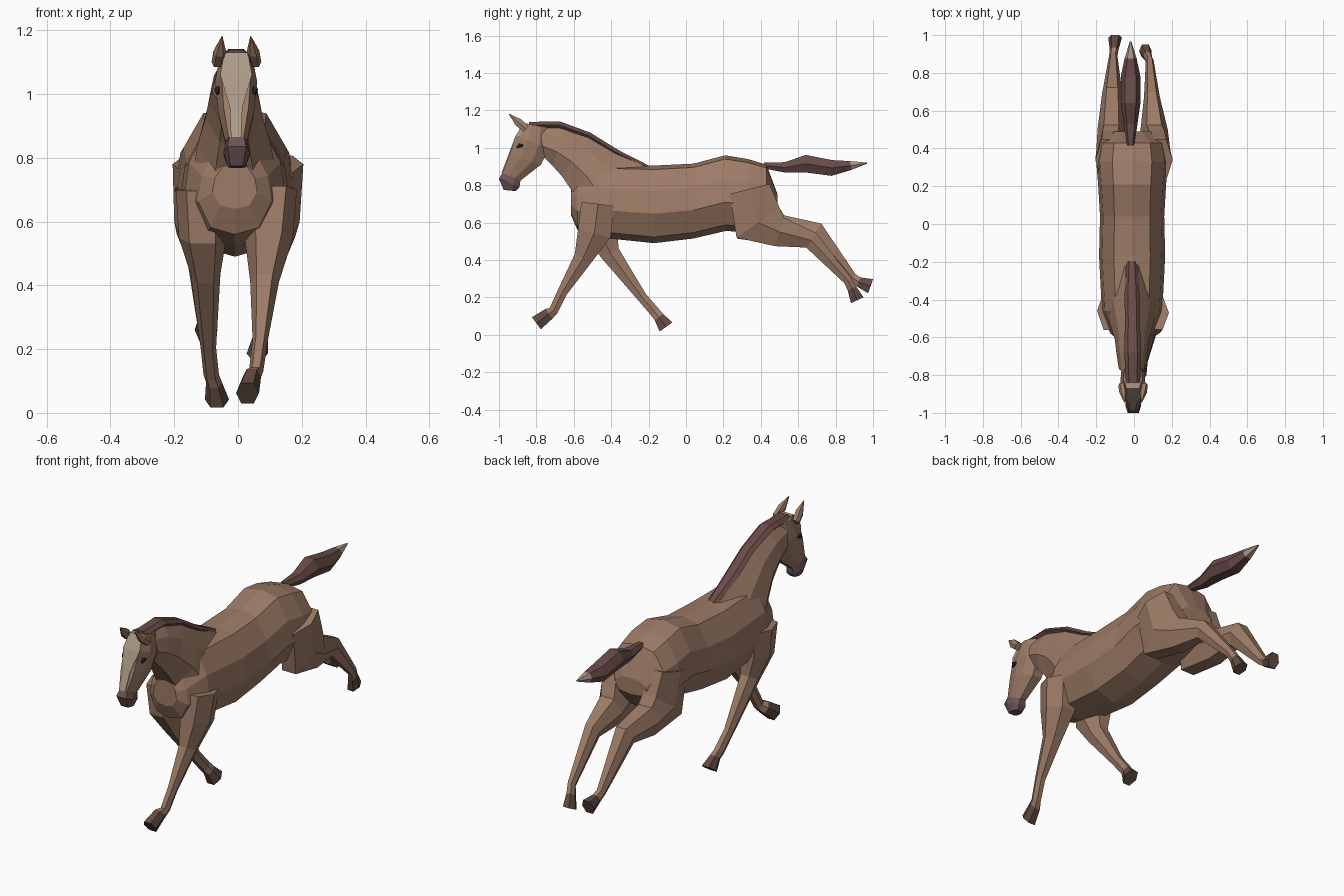
import bpy, bmesh
from mathutils import Vector


def material(name, *rgb):
    m = bpy.data.materials.new(name)
    m.diffuse_color = (*rgb, 1)
    return m


COAT = material("coat", .34, .20, .135)
HAIR = material("hair", .14, .07, .065)
HOOF = material("hoof", .12, .07, .055)
PALE = material("pale", .41, .32, .24)
NOSE = material("nose", .15, .085, .09)
DARK = material("dark", .02, .02, .02)

# Half cross-sections: (width fraction, height fraction)
BARREL = [(0, 1), (.55, .95), (.9, .68), (1, .38), (.66, .08), (0, 0)]
HEAD = [(.7, 1), (1, .65), (.95, .3), (.5, 0)]
NECK = [(.25, 1), (.8, .7), (1, .35), (.5, 0)]
LIMB = [(.55, 1), (1, .5), (.55, 0)]
FLAT = [(1, 1), (1, 0)]


def loft(name, rings, half, mat, x=None):
    """Skin rings (x, y1, z1, y2, z2, half_width); a fixed x may be given apart."""
    if x is not None:
        rings = [(x, *r) for r in rings]
    section = half + [(-u, v) for u, v in reversed(half) if u]
    bm = bmesh.new()
    loops = [[bm.verts.new((cx + u * w, y2 + (y1 - y2) * v, z2 + (z1 - z2) * v))
              for u, v in section] for cx, y1, z1, y2, z2, w in rings]
    for a, b in zip(loops, loops[1:]):
        for i in range(len(section)):
            bm.faces.new((a[i - 1], a[i], b[i], b[i - 1]))
    bm.faces.new(loops[0])
    bm.faces.new(loops[-1])
    bmesh.ops.recalc_face_normals(bm, faces=bm.faces)
    mesh = bpy.data.meshes.new(name)
    bm.to_mesh(mesh)
    bm.free()
    mesh.materials.append(mat)
    bpy.context.collection.objects.link(bpy.data.objects.new(name, mesh))


def along(path, x0, x1, widen=.9, widest=.075):
    """Rings square to a side-view path of (y, z, radius), with x going x0 to x1."""
    rings = []
    last = len(path) - 1
    for i, (y, z, r) in enumerate(path):
        a, b = path[max(i - 1, 0)], path[min(i + 1, last)]
        t = Vector((b[0] - a[0], b[1] - a[1])).normalized() * r
        rings.append((x0 + (x1 - x0) * i / last, y - t.y, z + t.x,
                      y + t.y, z - t.x, min(r * widen, widest)))
    return rings


# Trunk from chest to rump: y, top, bottom, half width
trunk = [(-.615, .78, .64, .07), (-.58, .83, .56, .115), (-.46, .91, .52, .16),
         (-.17, .905, .49, .175), (.04, .915, .515, .17), (.21, .96, .555, .18),
         (.33, .94, .55, .19), (.43, .91, .57, .175), (.49, .75, .66, .1)]
loft("body", [(y, t, y, b, w) for y, t, b, w in trunk], BARREL, COAT, -.01)

# Neck and mane
loft("neck", [(-.20, .89, -.56, .60, .14), (-.37, .975, -.61, .77, .115),
              (-.51, 1.065, -.665, .85, .09), (-.66, 1.125, -.71, .90, .08),
              (-.79, 1.13, -.755, .945, .068)], NECK, COAT, -.012)
crest = [(-.20, .892, .012), (-.37, .972, .018), (-.52, 1.065, .018),
         (-.68, 1.122, .02), (-.84, 1.12, .018)]
loft("mane", along(crest, -.012, -.005, 2.2), LIMB, HAIR)

# Head, muzzle and pale blaze lying on the front of the head
head = [(-.865, 1.13, -.74, 1.11, .05), (-.908, 1.06, -.73, 1.0, .066),
        (-.945, .96, -.775, .91, .056), (-.982, .865, -.885, .825, .034)]
nose = [(-1.0, .835, -.89, .79, .042), (-.975, .775, -.91, .768, .028)]
loft("head", head, HEAD, COAT, -.006)
loft("muzzle", head[-1:] + nose, HEAD, NOSE, -.004)
loft("blaze", [(r[0] - .005, r[1], r[0] + .02, r[1], w)
               for r, w in zip(head, (.037, .05, .02, .016))], FLAT, PALE, -.006)

# Ears and eyes on both sides
ear = [(-.855, 1.10, .02), (-.895, 1.135, .022), (-.945, 1.18, .002)]
eye = [(-.905, 1.0, .004), (-.89, 1.013, .011), (-.868, 1.012, .003)]
for side, s in (("left", -1), ("right", 1)):
    loft("ear_" + side, along(ear, .06 * s - .005, .045 * s - .005), LIMB, COAT)
    loft("eye_" + side, along(eye, .058 * s - .006, .06 * s - .006), LIMB, DARK)

# Tail and its pale tip
tail = along([(.415, .905, .015), (.53, .895, .028), (.64, .915, .047), (.78, .892, .042),
              (.88, .905, .024), (.967, .918, .003)], -.018, -.018, 1.3, .052)
loft("tail", tail[:-1], LIMB, HAIR)
loft("tail_tip", tail[-2:], LIMB, PALE)

# Legs as paths from the body to the sole; the last two rings make the hoof
thigh = [(.34, .78, .11), (.385, .60, .14)]
legs = [
    ("front_right", .11, .03, [(-.47, .70, .09), (-.49, .545, .09), (-.55, .41, .05),
     (-.66, .23, .027), (-.708, .13, .025), (-.733, .112, .032), (-.80, .062, .04)]),
    ("front_left", -.12, -.066, [(-.46, .70, .1), (-.455, .55, .09), (-.405, .435, .052),
     (-.238, .205, .027), (-.165, .12, .027), (-.145, .095, .028), (-.107, .042, .042)]),
    ("hind_right", .13, .06, thigh + [(.50, .55, .08), (.67, .505, .047),
     (.865, .29, .023), (.887, .248, .025), (.916, .185, .037)]),
    ("hind_left", -.13, -.1, thigh + [(.51, .56, .08), (.69, .545, .06),
     (.888, .307, .025), (.923, .283, .026), (.987, .26, .04)]),
]
for name, x0, x1, path in legs:
    rings = along(path, x0, x1)
    loft(name + "_leg", rings[:-1], LIMB, COAT)
    loft(name + "_hoof", rings[-2:], LIMB, HOOF)
